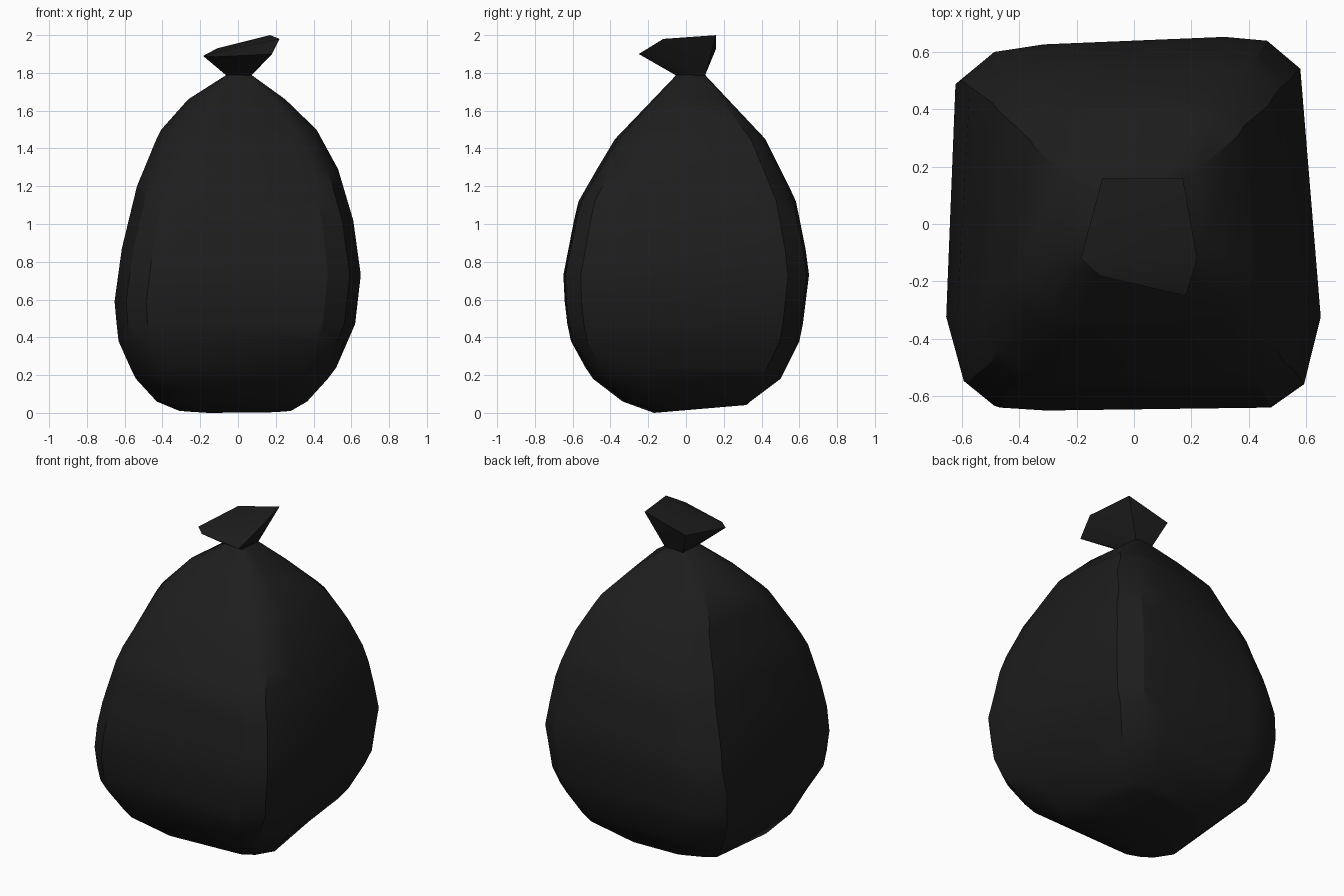
import bpy, bmesh

if "Cube" in bpy.data.objects:
    bpy.data.objects.remove(bpy.data.objects["Cube"])

black = bpy.data.materials.new("black plastic")
black.diffuse_color = (0.0125, 0.0125, 0.0125, 1)
black.use_nodes = True
black.node_tree.nodes["Principled BSDF"].inputs["Base Color"].default_value = black.diffuse_color


def interp(points, z):
    """Piecewise linear lookup in a (z, value) outline."""
    if z <= points[0][0]:
        return points[0][1]
    for (z0, a), (z1, b) in zip(points, points[1:]):
        if z <= z1:
            return a + (b - a) * (z - z0) / (z1 - z0)
    return points[-1][1]


def make_object(name, bm, angle):
    bmesh.ops.recalc_face_normals(bm, faces=bm.faces)
    mesh = bpy.data.meshes.new(name)
    bm.to_mesh(mesh)
    bm.free()
    mesh.materials.append(black)
    ob = bpy.data.objects.new(name, mesh)
    bpy.context.collection.objects.link(ob)
    bpy.ops.object.select_all(action='DESELECT')
    ob.select_set(True)
    bpy.context.view_layer.objects.active = ob
    bpy.ops.object.shade_smooth_by_angle(angle=angle)
    return ob


# outlines of the sack in front and side view
left = [(.01, -.31), (.06, -.43), (.18, -.54), (.36, -.63), (.58, -.655), (.87, -.615),
        (1.2, -.535), (1.49, -.415), (1.67, -.255), (1.79, -.06)]
right = [(.01, .28), (.08, .40), (.24, .52), (.47, .62), (.73, .65), (1.02, .61),
         (1.29, .53), (1.51, .41), (1.66, .25), (1.79, .07)]
front = [(.01, -.17), (.06, -.335), (.19, -.505), (.40, -.62), (.70, -.655), (1.11, -.575),
         (1.44, -.385), (1.79, -.05)]
back = [(.01, .32), (.06, .34), (.18, .50), (.40, .61), (.76, .655), (1.13, .58),
        (1.45, .42), (1.79, .10)]

# squarish cross-section; last number marks a corner point (2 = back left)
section = [(-.95, .77, 2), (-.77, .92, 2), (-.5, .96, 0), (.48, 1, 0), (.71, .98, 1),
           (.89, .83, 1), (1, -.5, 0), (.91, -.86, 1), (.73, -.985, 1), (-.49, -1, 0),
           (-.74, -.985, 1), (-.905, -.85, 1), (-1, -.5, 0)]
# how far corners reach out at each height, the back left one sagging at the top
corner = [(0, .85), (.06, .93), (.19, .97), (.4, 1), (.7, 1), (1.1, .99), (1.48, .97), (1.79, 1)]
sag = [(.75, 1), (1.1, .95), (1.45, .91), (1.79, 1)]

# sack
bm = bmesh.new()
rings = []
for z in (.01, .06, .18, .24, .38, .47, .59, .73, .87, 1.02, 1.12, 1.2, 1.29, 1.45, 1.5,
          1.66, 1.79):
    xl, xr, yf, yb = (interp(o, z) for o in (left, right, front, back))
    k = interp(corner, z)
    ring = []
    for sx, sy, c in section:
        s = k if c else 1
        if c == 2:
            s *= interp(sag, z)
        x = (xl + xr) / 2 + (xr - xl) / 2 * sx * s
        y = (yf + yb) / 2 + (yb - yf) / 2 * sy * s
        # underside slopes up towards the back
        zz = max(0, (y + .17) * .085) if z == .01 else z
        ring.append(bm.verts.new((x, y, zz)))
    rings.append(ring)
n = len(section)
for a, b in zip(rings, rings[1:]):
    for i in range(n):
        j = (i + 1) % n
        bm.faces.new((a[i], a[j], b[j], b[i]))
bm.faces.new(rings[0][::-1])
bm.faces.new(rings[-1])
make_object("sack", bm, .55)

# gathered top flaring out above the neck
bm = bmesh.new()
for p in [(-.06, -.04, 1.785), (.06, -.05, 1.785), (.07, .10, 1.785), (-.05, .10, 1.785),
          (.17, .16, 2.0), (.22, -.12, 1.98), (.18, -.25, 1.90),
          (-.12, -.18, 1.885), (-.185, -.12, 1.89), (-.11, .16, 1.93)]:
    bm.verts.new(p)
bmesh.ops.convex_hull(bm, input=bm.verts)
make_object("gathered_top", bm, .5)
